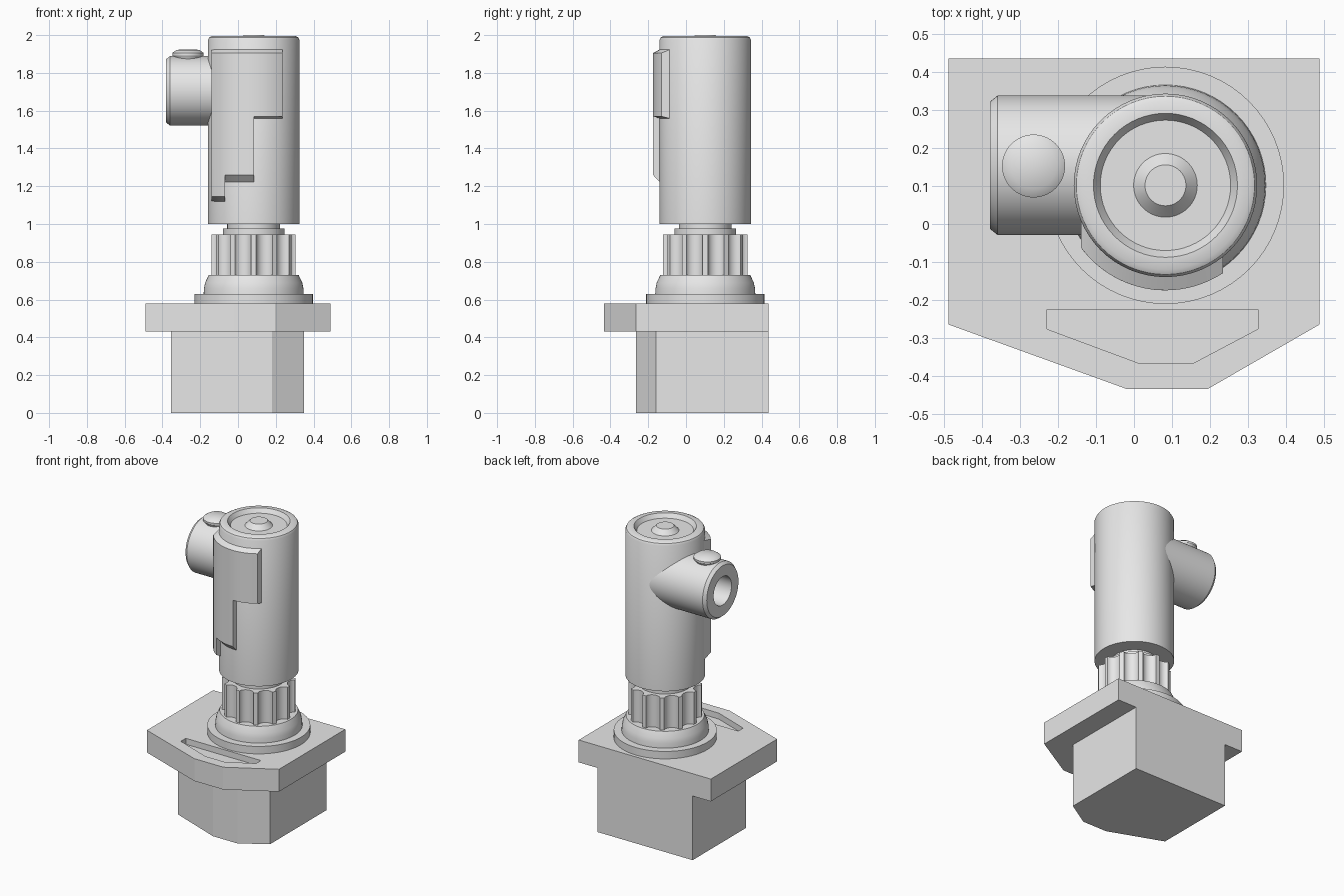
import bpy, bmesh
from math import sin, cos, pi, sqrt, radians
from mathutils import Matrix

cube = bpy.data.objects.get("Cube")
if cube:
    bpy.data.objects.remove(cube, do_unlink=True)

AX, AY = 0.083, 0.102          # axis of the turned parts
SEG = 64

grey = bpy.data.materials.new("plain grey")
grey.use_nodes = True
grey.diffuse_color = (0.8, 0.8, 0.8, 1)
grey.node_tree.nodes["Principled BSDF"].inputs["Base Color"].default_value = (0.8, 0.8, 0.8, 1)


def finish(name, bm, smooth=True):
    bmesh.ops.remove_doubles(bm, verts=bm.verts, dist=1e-5)
    bmesh.ops.recalc_face_normals(bm, faces=bm.faces)
    mesh = bpy.data.meshes.new(name)
    bm.to_mesh(mesh)
    bm.free()
    mesh.materials.append(grey)
    obj = bpy.data.objects.new(name, mesh)
    bpy.context.collection.objects.link(obj)
    if smooth:
        bpy.ops.object.select_all(action='DESELECT')
        obj.select_set(True)
        bpy.context.view_layer.objects.active = obj
        bpy.ops.object.shade_smooth_by_angle(angle=radians(32))
    return obj


def lathe(name, profile, matrix):
    """Turn a (radius, height) profile around local z."""
    bm = bmesh.new()
    rings = []
    for r, z in profile:
        if r == 0:
            rings.append([bm.verts.new((0, 0, z))])
        else:
            rings.append([bm.verts.new((r * cos(2 * pi * i / SEG), r * sin(2 * pi * i / SEG), z))
                          for i in range(SEG)])
    for a, b in zip(rings, rings[1:]):
        for i in range(SEG):
            j = (i + 1) % SEG
            corners = [a[i % len(a)], a[j % len(a)], b[j % len(b)], b[i % len(b)]]
            bm.faces.new(list(dict.fromkeys(corners)))
    bm.transform(matrix)
    return finish(name, bm)


def prism(name, outline, z0, z1, smooth=False):
    bm = bmesh.new()
    low = [bm.verts.new((x, y, z0)) for x, y in outline]
    high = [bm.verts.new((x, y, z1)) for x, y in outline]
    bm.faces.new(low[::-1])
    bm.faces.new(high)
    n = len(outline)
    for i in range(n):
        j = (i + 1) % n
        bm.faces.new((low[i], low[j], high[j], high[i]))
    return finish(name, bm, smooth)


def curved_panel(name, x0, x1, z0, z1, low_slope, top_slope):
    """Raised plate following the front of the body, with straight side cuts."""
    bm = bmesh.new()
    steps = 20
    rows = []
    for i in range(steps + 1):
        x = x0 + (x1 - x0) * i / steps
        y_in = AY - sqrt(0.230 ** 2 - (x - AX) ** 2)
        y_out = AY - sqrt(0.277 ** 2 - (x - AX) ** 2)
        rows.append([bm.verts.new(p) for p in (
            (x, y_in, z0), (x, y_out, z0 + low_slope),
            (x, y_out, z1 - top_slope), (x, y_in, z1))])
    for a, b in zip(rows, rows[1:]):
        for k in range(4):
            m = (k + 1) % 4
            bm.faces.new((a[k], a[m], b[m], b[k]))
    bm.faces.new(rows[0])
    bm.faces.new(rows[-1][::-1])
    return finish(name, bm)


axis = Matrix.Translation((AX, AY, 0))

# Base block and plate, both with an uneven pointed front
prism("base_block", [(-0.355, 0.437), (-0.355, -0.13), (0.0, -0.265), (0.18, -0.265),
                     (0.35, -0.16), (0.35, 0.437)], 0, 0.435)
plate = prism("base_plate", [(-0.49, 0.437), (-0.49, -0.265), (-0.02, -0.435), (0.195, -0.435),
                             (0.49, -0.265), (0.49, 0.437)], 0.43, 0.58)

# Shallow pocket in the plate
cutter = prism("pocket_cutter", [(-0.23, -0.225), (-0.23, -0.277), (0.015, -0.368),
                                 (0.155, -0.368), (0.327, -0.277), (0.327, -0.225)], 0.54, 0.65)
cutter.hide_render = True
cutter.hide_viewport = True
cut = plate.modifiers.new("pocket", 'BOOLEAN')
cut.operation = 'DIFFERENCE'
cut.solver = 'EXACT'
cut.object = cutter

# Stepped collar
lathe("collar", [(0, 0.57), (0.313, 0.57), (0.313, 0.63), (0.265, 0.63), (0.263, 0.66),
                 (0.257, 0.69), (0.238, 0.73), (0, 0.73)], axis)

# Fluted grip
flutes, samples, grip = 12, 10, []
for k in range(flutes):
    for s in range(samples + 1):
        t = -cos(pi * s / samples)
        angle = 2 * pi / flutes * (k + 0.5 + 0.385 * t)
        r = 0.223 - 0.036 * sqrt(max(0, 1 - t * t))
        grip.append((AX + r * cos(angle), AY + r * sin(angle)))
prism("fluted_grip", grip, 0.72, 0.945, smooth=True)

# Neck between grip and body
lathe("neck", [(0, 0.93), (0.163, 0.93), (0.163, 0.975), (0.14, 0.975), (0.14, 1.01), (0, 1.01)], axis)

# Upright body with rounded rim, dished top and central boss
lathe("body", [(0, 1.0), (0.242, 1.0), (0.242, 1.975), (0.235, 1.988), (0.222, 1.995),
               (0.19, 1.996), (0.172, 1.968), (0.084, 1.968), (0.054, 2.0), (0, 2.0)], axis)

# Stepped raised panel on the front
curved_panel("panel_top", -0.14, 0.235, 1.555, 1.93, 0.015, 0.025)
curved_panel("panel_middle", -0.14, 0.085, 1.21, 1.58, 0.05, 0)
curved_panel("panel_bottom", -0.14, -0.07, 1.11, 1.29, 0.035, 0)

# Side arm with a blind bore in its end
lathe("side_arm", [(0, 0), (0.184, 0), (0.184, 0.41), (0.168, 0.43), (0.095, 0.43),
                   (0.095, 0.31), (0, 0.31)],
      Matrix.Translation((0.05, 0.155, 1.705)) @ Matrix.Rotation(-pi / 2, 4, 'Y'))

# Button on the arm
lathe("arm_button", [(0, 1.85), (0.068, 1.85), (0.07, 1.875), (0.083, 1.893), (0.083, 1.906),
                     (0.06, 1.922), (0, 1.925)], Matrix.Translation((-0.265, 0.153, 0)))
